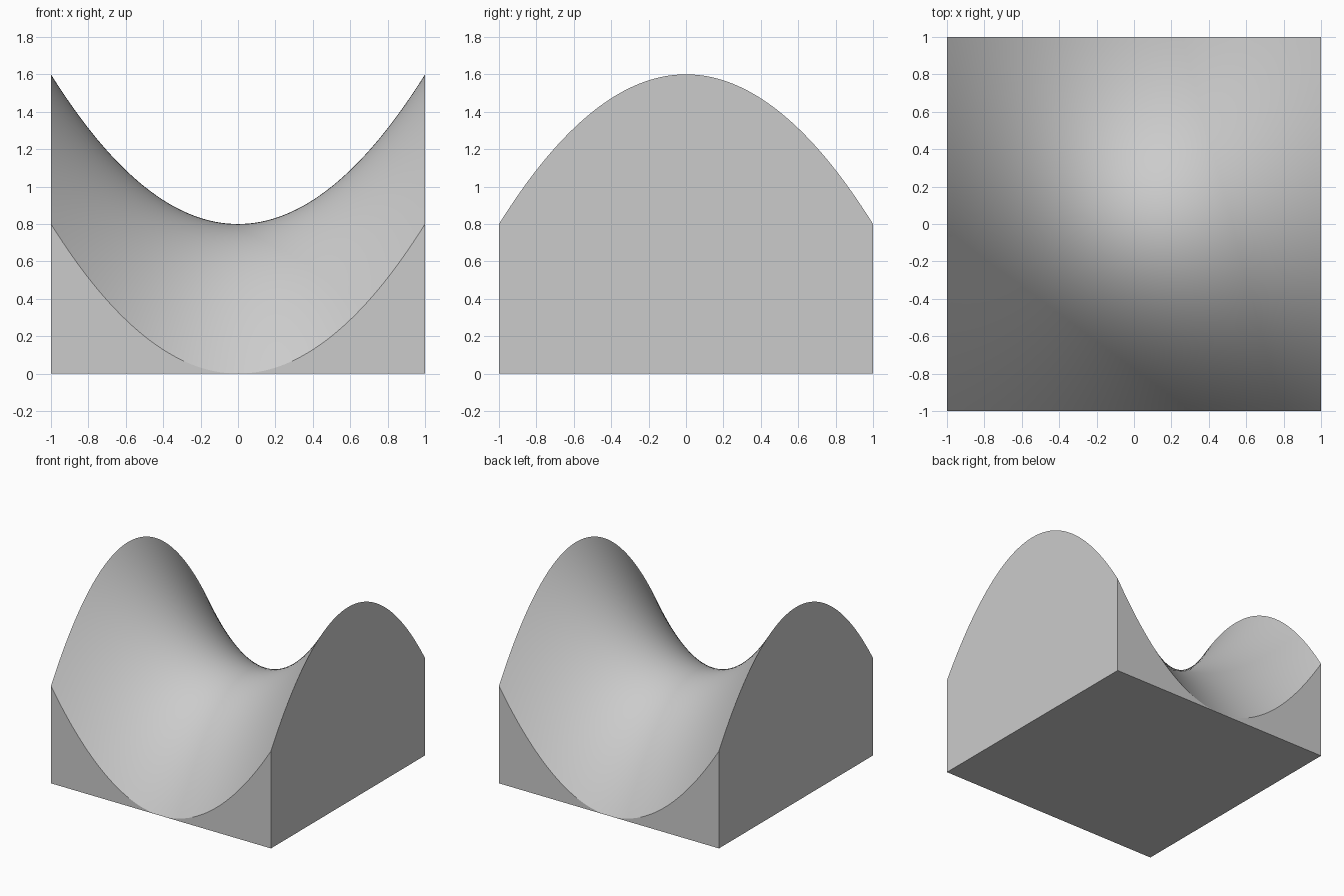
import bpy
import bmesh
import math

SEGMENTS = 64
MID_HEIGHT = 0.8   # height of the saddle point
CURVE = 0.8        # rise along x, fall along y

cube = bpy.data.objects.get("Cube")
if cube:
    bpy.data.objects.remove(cube, do_unlink=True)

# Single grey material
grey = bpy.data.materials.new("light_grey")
grey.use_nodes = True
colour = (0.6, 0.6, 0.6, 1.0)
grey.diffuse_color = colour
grey.node_tree.nodes["Principled BSDF"].inputs["Base Color"].default_value = colour

# Saddle surface: a fine grid lifted by the hyperbolic paraboloid
bm = bmesh.new()
bmesh.ops.create_grid(bm, x_segments=SEGMENTS, y_segments=SEGMENTS, size=1.0)
for v in bm.verts:
    v.co.z = MID_HEIGHT + CURVE * (v.co.x ** 2 - v.co.y ** 2)

# Walls: extrude the rim straight down to the ground
rim = [e for e in bm.edges if e.is_boundary]
walls = bmesh.ops.extrude_edge_only(bm, edges=rim)["geom"]
for v in walls:
    if isinstance(v, bmesh.types.BMVert):
        v.co.z = 0.0

# Flat base, closing the lower rim
lower_rim = [e for e in bm.edges if e.is_boundary]
bmesh.ops.contextual_create(bm, geom=lower_rim)

# Join the points where the saddle touches the ground
bmesh.ops.remove_doubles(bm, verts=bm.verts[:], dist=0.0001)
bmesh.ops.recalc_face_normals(bm, faces=bm.faces[:])

mesh = bpy.data.meshes.new("saddle_block")
bm.to_mesh(mesh)
bm.free()
mesh.materials.append(grey)
saddle = bpy.data.objects.new("saddle_block", mesh)
bpy.context.collection.objects.link(saddle)

# Smooth saddle with crisp edges against the walls
bpy.ops.object.select_all(action="DESELECT")
saddle.select_set(True)
bpy.context.view_layer.objects.active = saddle
bpy.ops.object.shade_smooth_by_angle(angle=math.radians(25))
